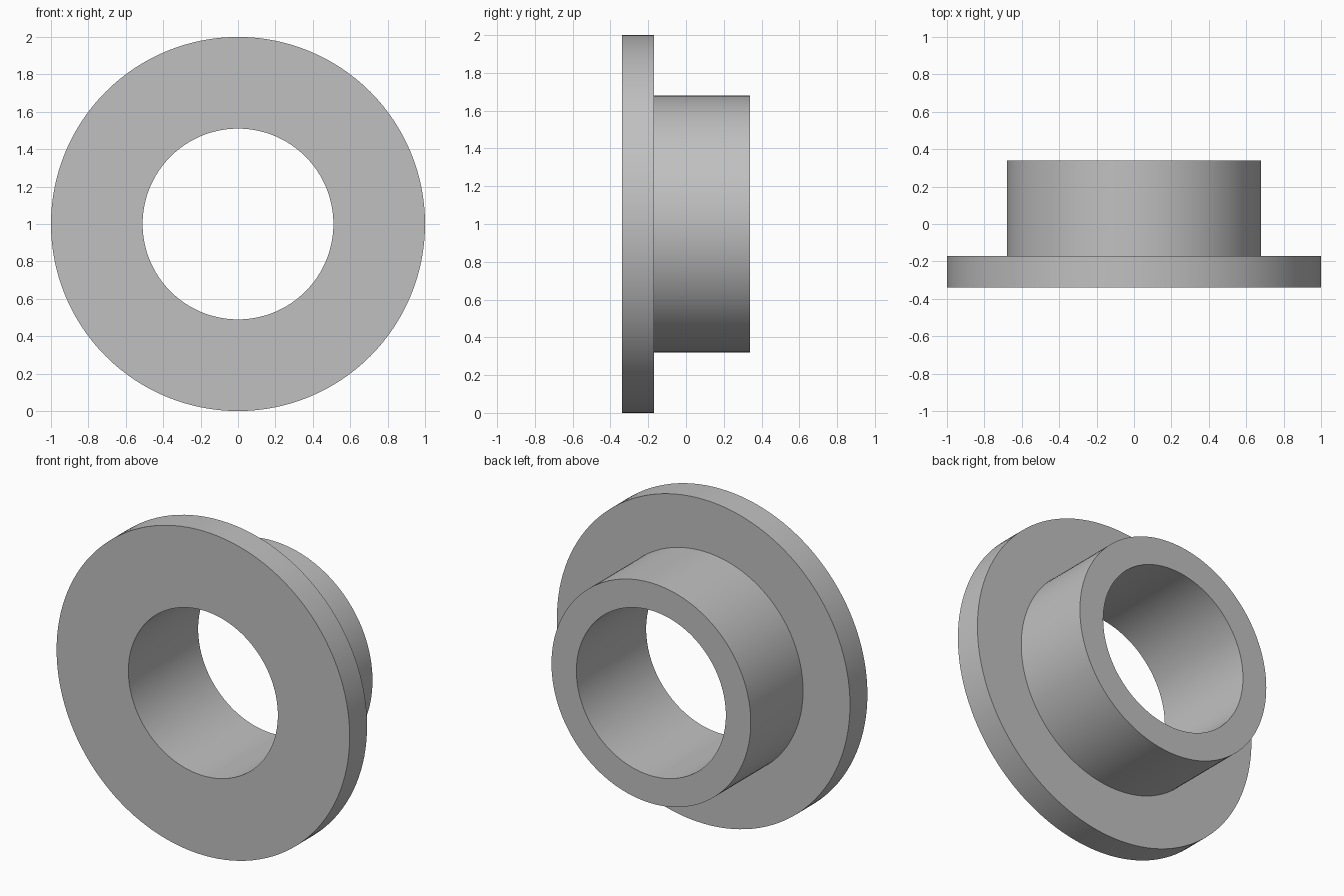
import bpy
import bmesh
import math
from mathutils import Matrix, Vector

cube = bpy.data.objects.get("Cube")
if cube:
    bpy.data.objects.remove(cube, do_unlink=True)

SIDES = 128
BORE, COLLAR, FLANGE = 0.51, 0.68, 1.0
FRONT, STEP, BACK = -0.34, -0.17, 0.34

# Plain grey metal
grey = bpy.data.materials.new("plain_grey")
grey.use_nodes = True
colour = (0.53, 0.53, 0.53, 1)
grey.diffuse_color = colour
grey.node_tree.nodes["Principled BSDF"].inputs["Base Color"].default_value = colour


def lathe(name, profile):
    """Turn a closed (radius, y) profile around the y axis, centred at z = 1."""
    bm = bmesh.new()
    rings = []
    for i in range(SIDES):
        turn = Matrix.Rotation(math.tau * i / SIDES, 3, 'Y')
        rings.append([bm.verts.new(turn @ Vector((0, y, r)) + Vector((0, 0, 1)))
                      for r, y in profile])
    count = len(profile)
    for i, ring in enumerate(rings):
        following = rings[(i + 1) % SIDES]
        for j in range(count):
            k = (j + 1) % count
            bm.faces.new((ring[j], ring[k], following[k], following[j]))
    bmesh.ops.recalc_face_normals(bm, faces=bm.faces)
    mesh = bpy.data.meshes.new(name)
    bm.to_mesh(mesh)
    bm.free()
    mesh.materials.append(grey)
    obj = bpy.data.objects.new(name, mesh)
    bpy.context.collection.objects.link(obj)
    return obj


# Flanged bushing: wide front flange, narrower collar behind, open bore
bushing = lathe("flanged_bushing", [
    (BORE, FRONT), (FLANGE, FRONT), (FLANGE, STEP),
    (COLLAR, STEP), (COLLAR, BACK), (BORE, BACK),
])

bpy.ops.object.select_all(action='DESELECT')
bushing.select_set(True)
bpy.context.view_layer.objects.active = bushing
bpy.ops.object.shade_smooth_by_angle(angle=math.radians(30))
